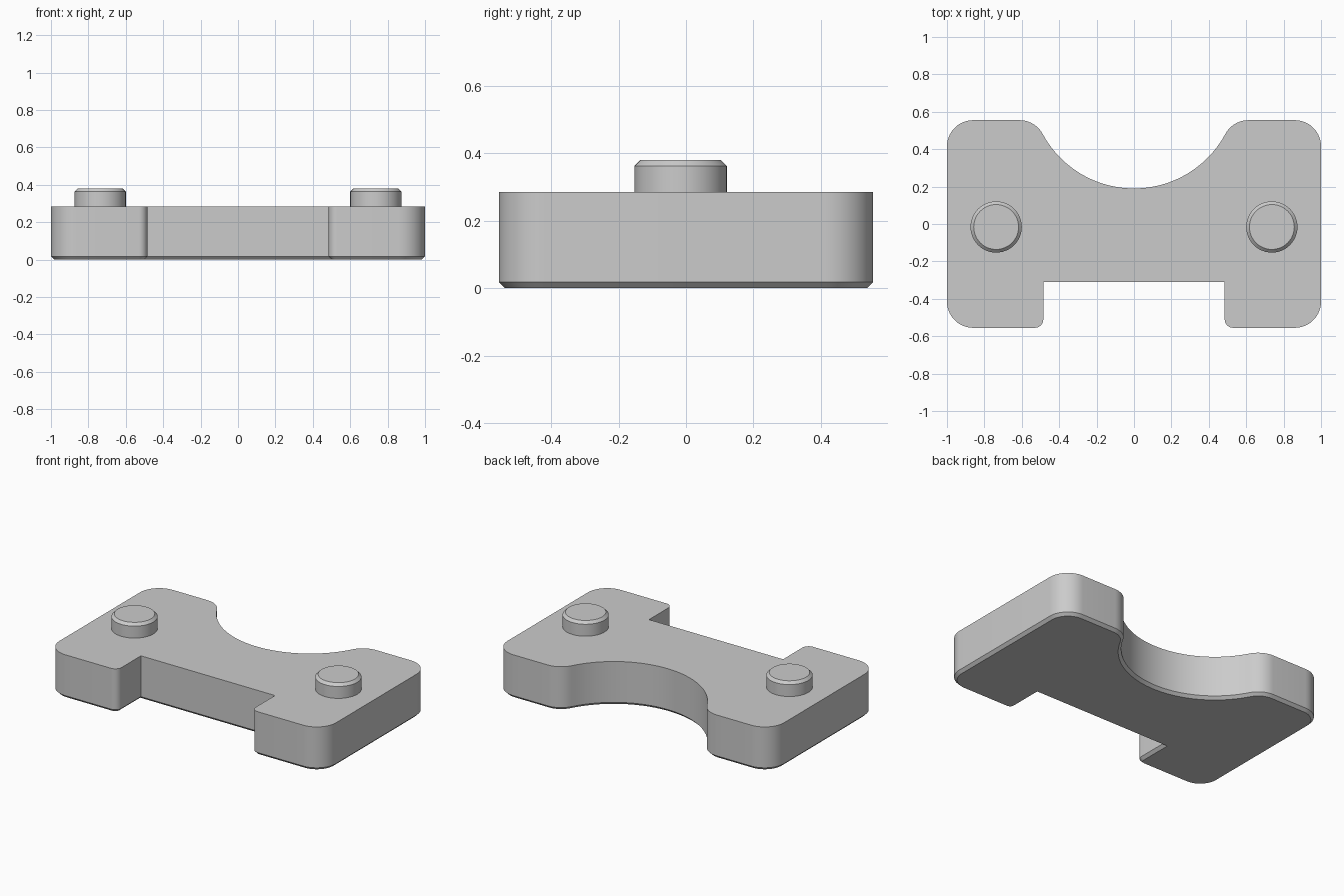
import bpy, bmesh, math
from mathutils import Vector

cube = bpy.data.objects.get("Cube")
if cube:
    bpy.data.objects.remove(cube)

GREY = (0.6, 0.6, 0.6, 1)
mat = bpy.data.materials.new("plain_grey")
mat.use_nodes = True
mat.diffuse_color = GREY
mat.node_tree.nodes["Principled BSDF"].inputs["Base Color"].default_value = GREY


def arc(cx, cy, r, a0, a1, n):
    """Points on an arc from angle a0 to a1 in degrees."""
    angles = [math.radians(a0 + (a1 - a0) * i / n) for i in range(n + 1)]
    return [(cx + r * math.cos(a), cy + r * math.sin(a)) for a in angles]


def solid(name, outline, z0, z1, chamfer, chamfer_z):
    """Extrude an outline and chamfer the rim lying at chamfer_z."""
    bm = bmesh.new()
    base = bm.faces.new([bm.verts.new((x, y, z0)) for x, y in outline])
    top = bmesh.ops.extrude_face_region(bm, geom=[base], use_keep_orig=True)
    moved = [g for g in top["geom"] if isinstance(g, bmesh.types.BMVert)]
    bmesh.ops.translate(bm, verts=moved, vec=Vector((0, 0, z1 - z0)))
    bmesh.ops.recalc_face_normals(bm, faces=bm.faces)
    rim = [e for e in bm.edges if all(abs(v.co.z - chamfer_z) < 1e-5 for v in e.verts)]
    bmesh.ops.bevel(bm, geom=rim, offset=chamfer, segments=1, affect='EDGES')
    bmesh.ops.recalc_face_normals(bm, faces=bm.faces)
    mesh = bpy.data.meshes.new(name)
    bm.to_mesh(mesh)
    bm.free()
    mesh.materials.append(mat)
    obj = bpy.data.objects.new(name, mesh)
    bpy.context.collection.objects.link(obj)
    bpy.ops.object.select_all(action='DESELECT')
    obj.select_set(True)
    bpy.context.view_layer.objects.active = obj
    bpy.ops.object.shade_smooth_by_angle(angle=math.radians(30))
    return obj


# Plate outline, +x half, running from the front notch round to the back scoop
HALF_Y, CORNER, SMALL = 0.555, 0.14, 0.045
NOTCH_X, NOTCH_Y = 0.485, -0.31
SCOOP_R, SCOOP_Y = 0.555, 0.745
shoulder_y = HALF_Y - CORNER
shoulder_x = math.sqrt((SCOOP_R + CORNER) ** 2 - (SCOOP_Y - shoulder_y) ** 2)
tangent = math.degrees(math.atan2(SCOOP_Y - shoulder_y, -shoulder_x))

half = [(NOTCH_X, NOTCH_Y)]
half += arc(NOTCH_X + SMALL, SMALL - HALF_Y, SMALL, 180, 270, 8)
half += arc(1 - CORNER, CORNER - HALF_Y, CORNER, -90, 0, 14)
half += arc(1 - CORNER, shoulder_y, CORNER, 0, 90, 14)
half += arc(shoulder_x, shoulder_y, CORNER, 90, tangent, 10)
half += arc(0, SCOOP_Y, SCOOP_R, tangent - 180, -90, 20)[1:]
outline = half + [(-x, y) for x, y in reversed(half[:-1])]

solid("base_plate", outline, 0, 0.285, 0.018, 0)

# Locating pegs on both sides
for side, x in (("left", 0.737), ("right", -0.737)):
    circle = arc(x, -0.016, 0.137, 0, 360, 48)[:-1]
    solid(side + "_peg", circle, 0.27, 0.38, 0.017, 0.38)
